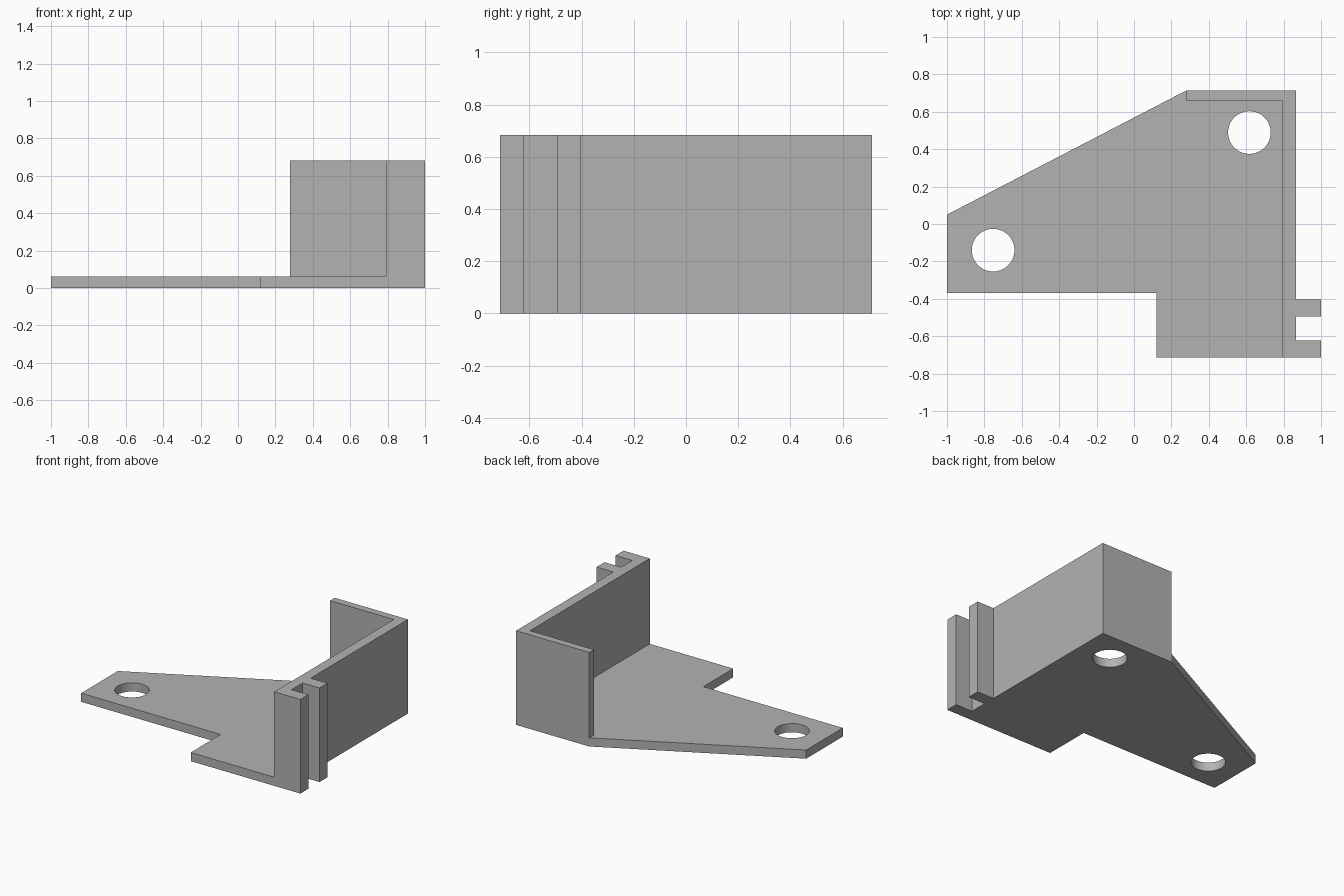
import bpy
import bmesh

cube = bpy.data.objects.get("Cube")
if cube:
    bpy.data.objects.remove(cube, do_unlink=True)

grey = bpy.data.materials.new("plain grey")
grey.use_nodes = True
grey.diffuse_color = (0.45, 0.45, 0.45, 1)
grey.node_tree.nodes["Principled BSDF"].inputs["Base Color"].default_value = (0.45, 0.45, 0.45, 1)

HALF_Y = 0.713           # half depth of the bracket
PLATE, TOP = 0.063, 0.683  # plate thickness, wall height
WALL_IN, WALL_OUT = 0.79, 0.865
BACK_IN, BACK_START = 0.66, 0.278


def prism(name, outline, height):
    """Extrude a flat outline upwards from the ground."""
    bm = bmesh.new()
    base = bm.faces.new([bm.verts.new((x, y, 0)) for x, y in outline])
    ext = bmesh.ops.extrude_face_region(bm, geom=[base])
    top = [v for v in ext["geom"] if isinstance(v, bmesh.types.BMVert)]
    bmesh.ops.translate(bm, verts=top, vec=(0, 0, height))
    bmesh.ops.recalc_face_normals(bm, faces=bm.faces)
    mesh = bpy.data.meshes.new(name)
    bm.to_mesh(mesh)
    bm.free()
    mesh.materials.append(grey)
    obj = bpy.data.objects.new(name, mesh)
    bpy.context.collection.objects.link(obj)
    return obj


def drill(obj, x, y, radius):
    """Cut a round through hole."""
    bpy.ops.mesh.primitive_cylinder_add(vertices=64, radius=radius, depth=1, location=(x, y, 0))
    cutter = bpy.context.object
    cutter.hide_render = True
    cutter.data.materials.append(grey)
    mod = obj.modifiers.new("hole", "BOOLEAN")
    mod.operation, mod.solver, mod.object = "DIFFERENCE", "EXACT", cutter
    bpy.ops.object.select_all(action="DESELECT")
    bpy.context.view_layer.objects.active = obj
    obj.select_set(True)
    bpy.ops.object.modifier_apply(modifier=mod.name)
    bpy.data.objects.remove(cutter, do_unlink=True)


# Flat mounting plate with a sloped rear edge and a stepped front
plate = prism("mounting_plate", [
    (-1, -0.37), (0.12, -0.37), (0.12, -HALF_Y), (WALL_IN, -HALF_Y),
    (WALL_IN, BACK_IN), (BACK_START, BACK_IN), (BACK_START, HALF_Y), (-1, 0.05),
], PLATE)

# Screw holes
for x, y in [(-0.753, -0.14), (0.617, 0.489)]:
    drill(plate, x, y, 0.114)
bpy.ops.object.shade_smooth_by_angle()

# Corner wall with two rails that form a slot on the outer side
prism("corner_wall", [
    (WALL_IN, -HALF_Y), (1, -HALF_Y), (1, -0.622), (WALL_OUT, -0.622),
    (WALL_OUT, -0.494), (1, -0.494), (1, -0.403), (WALL_OUT, -0.403),
    (WALL_OUT, HALF_Y), (BACK_START, HALF_Y), (BACK_START, BACK_IN), (WALL_IN, BACK_IN),
], TOP)
